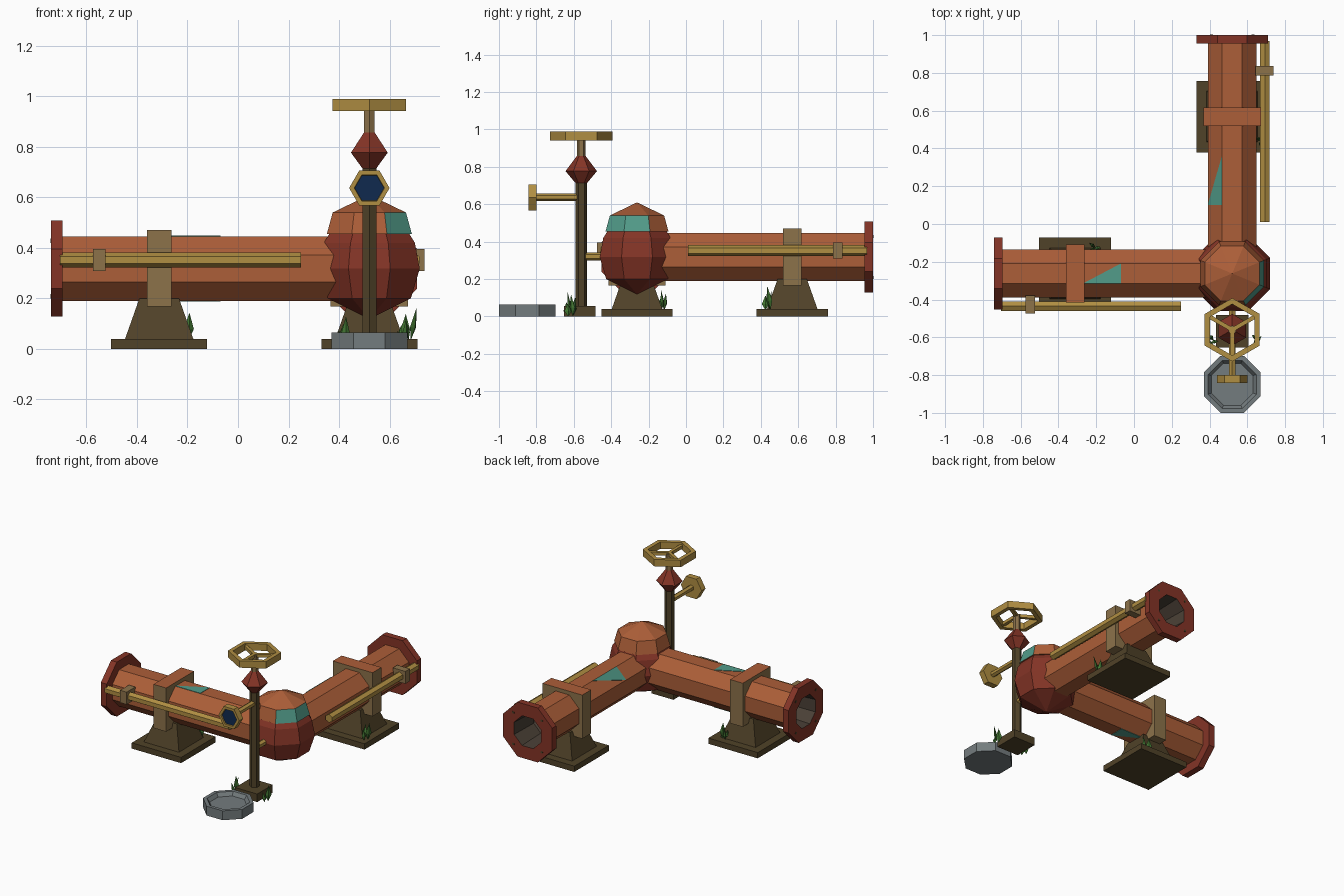
import bpy, bmesh, math, random
from mathutils import Vector, Matrix

random.seed(4)
if "Cube" in bpy.data.objects:
    bpy.data.objects.remove(bpy.data.objects["Cube"])


def material(name, *srgb):
    col = [((c / 255 + 0.055) / 1.055) ** 2.4 for c in srgb] + [1]
    m = bpy.data.materials.new(name)
    m.use_nodes = True
    m.diffuse_color = col
    m.node_tree.nodes["Principled BSDF"].inputs["Base Color"].default_value = col
    return m


RUST = material("rust orange", 172, 94, 56)
RED = material("dark red", 132, 52, 38)
BRASS = material("brass", 176, 142, 66)
TAN = material("dull bronze", 140, 114, 74)
BROWN = material("dark brown", 80, 66, 40)
TEAL = material("verdigris", 82, 156, 138)
GREY = material("steel grey", 116, 124, 126)
NAVY = material("navy glass", 16, 42, 78)
GREEN = material("leaf green", 66, 118, 50)
DARK = material("pipe interior", 74, 64, 54)


def finish(name, bm, mats):
    bmesh.ops.recalc_face_normals(bm, faces=bm.faces)
    me = bpy.data.meshes.new(name)
    bm.to_mesh(me)
    bm.free()
    for m in mats:
        me.materials.append(m)
    ob = bpy.data.objects.new(name, me)
    bpy.context.collection.objects.link(ob)
    return ob


def revolve(name, profile, centre, mats, axis="z", sides=8, phase=math.pi / 8, segments=None):
    """Turn (radius, height) points about an axis; segments gives a slot per profile step."""
    bm = bmesh.new()
    rings = []
    for r, h in profile:
        ring = []
        for i in range(sides if r else 1):
            a = phase + math.tau * i / sides
            u, v = r * math.cos(a), r * math.sin(a)
            p = {"x": (h, u, v), "y": (u, h, v), "z": (u, v, h)}[axis]
            ring.append(bm.verts.new(Vector(p) + Vector(centre)))
        rings.append(ring)
    for s, (lo, hi) in enumerate(zip(rings, rings[1:])):
        for i in range(sides):
            j = (i + 1) % sides
            quad = [lo[i % len(lo)], lo[j % len(lo)], hi[j % len(hi)], hi[i % len(hi)]]
            f = bm.faces.new(list(dict.fromkeys(quad)))
            f.material_index = segments[s] if segments else 0
    return finish(name, bm, mats)


def rod(name, r, start, end, centre, mat, axis="z", sides=6, phase=math.pi / 6):
    return revolve(name, [(0, start), (r, start), (r, end), (0, end)], centre, [mat], axis, sides, phase)


def box(name, centre, size, mat, top=1.0, top_mat=None):
    """Box with optional taper and separate top colour."""
    bm = bmesh.new()
    bmesh.ops.create_cube(bm, size=1)
    for v in bm.verts:
        k = top if v.co.z > 0 else 1
        v.co = Vector(centre) + Vector((v.co.x * size[0] * k, v.co.y * size[1] * k, v.co.z * size[2]))
    bm.normal_update()
    for f in bm.faces:
        f.material_index = 1 if top_mat and f.normal.z > 0.9 else 0
    return finish(name, bm, [mat] + ([top_mat] if top_mat else []))


def patch(name, points, normal):
    """Thin triangular plate lying on a pipe facet."""
    bm = bmesh.new()
    n = Vector(normal).normalized() * 0.003
    f = bm.faces.new([bm.verts.new(Vector(p) - n) for p in points])
    ext = bmesh.ops.extrude_face_region(bm, geom=[f])
    for v in ext["geom"]:
        if isinstance(v, bmesh.types.BMVert):
            v.co += n * 2
    return finish(name, bm, [TEAL])


CX, CY, CZ = 0.52, -0.262, 0.318   # pipe junction
PIPE, FLANGE, BORE = 0.138, 0.205, 0.112


# Flanged pipes with open ends, brass side rods and clips
def pipe(name, axis, start, end, centre):
    s = 1 if end > start else -1
    prof = [(0, start), (PIPE, start), (PIPE, end - s * 0.045), (FLANGE, end - s * 0.045),
            (FLANGE, end), (BORE, end), (BORE * 0.9, end - s * 0.2), (0, end - s * 0.3)]
    revolve(name, prof, centre, [RUST, RED, DARK], axis, segments=[0, 0, 1, 1, 1, 2, 2])
    for k in range(4):
        a = math.pi / 4 + k * math.pi / 2
        u, v = 0.155 * math.cos(a), 0.155 * math.sin(a)
        off = (0, u, v) if axis == "x" else (u, 0, v)
        rod(f"{name}_bolt_{k + 1}", 0.009, end - s * 0.01, end + s * 0.002,
            Vector(centre) + Vector(off), BROWN, axis)


pipe("side_pipe", "x", CX, -0.74, (0, CY, CZ))
pipe("rear_pipe", "y", CY, 1.0, (CX, 0, CZ))
rod("side_rod", 0.029, -0.705, 0.25, (0, -0.435, 0.352), BRASS, "x")
rod("rear_rod", 0.029, 0.01, 0.968, (0.693, 0, 0.352), BRASS, "y")
box("side_rod_clip", (-0.55, -0.427, 0.352), (0.05, 0.096, 0.086), TAN)
box("rear_rod_clip", (0.69, 0.812, 0.352), (0.096, 0.05, 0.086), TAN)

# Junction ball and domed cap with two weathered band panels
revolve("junction_ball", [(0, 0.118), (0.178, 0.2), (0.216, 0.318), (0.195, 0.42), (0.165, 0.465), (0, 0.47)],
        (CX, CY, 0), [RED])
cap = revolve("junction_cap", [(0, 0.455), (0.182, 0.455), (0.157, 0.54), (0, 0.61)],
              (CX, CY, 0), [RUST, TEAL])
for f in cap.data.polygons:
    d = f.center - Vector((CX, CY, 0))
    if 0.47 < d.z < 0.53 and -60 < math.degrees(math.atan2(d.y, d.x)) < 15:
        f.material_index = 1

# Verdigris patches on the pipes
A = PIPE * math.cos(math.pi / 8)
B = PIPE * math.sin(math.pi / 8)
for label, s in (("top", 1), ("bottom", -1)):
    patch(f"side_pipe_{label}_patch", [(-0.27, CY - B * s, CZ + A * s), (-0.07, CY - B * s, CZ + A * s),
                                       (-0.07, CY + B * s, CZ + A * s)], (0, 0, s))
patch("rear_pipe_patch", [(CX - A, 0.1, CZ + B), (CX - B, 0.1, CZ + A), (CX - B, 0.36, CZ + A)], (-1, 0, 1))

# Pipe supports: plinth, tapered pedestal and square strap
for name, x, y, size in (("side", -0.312, CY, (0.098, 0.306, 0.304)),
                         ("rear", CX, 0.568, (0.306, 0.098, 0.304))):
    box(f"{name}_plinth", (x, y, 0.02), (0.38, 0.38, 0.04), BROWN)
    box(f"{name}_pedestal", (x, y, 0.12), (0.27, 0.27, 0.16), BROWN, top=0.58)
    box(f"{name}_strap", (x, y, 0.319), size, TAN, top_mat=RUST)

# Valve post with bicone gland and stem
VY = -0.56
box("post_base", (CX, VY - 0.008, 0.028), (0.17, 0.17, 0.056), BROWN)
rod("valve_post", 0.032, 0.05, 0.72, (CX, VY, 0), BROWN)
rod("feed_tube", 0.021, VY, CY, (CX, 0, 0.32), BRASS, "y")
revolve("valve_gland", [(0, 0.703), (0.022, 0.703), (0.084, 0.777), (0.022, 0.86), (0, 0.86)],
        (CX, VY, 0), [RED], sides=6, phase=math.pi / 6)
rod("valve_stem", 0.024, 0.85, 0.97, (CX, VY, 0), TAN)

# Hexagonal handwheel
revolve("handwheel_rim", [(0.168, 0.942), (0.168, 0.99), (0.136, 0.99), (0.136, 0.942), (0.168, 0.942)],
        (CX, VY, 0), [BRASS], sides=6, phase=math.pi / 6)
for k in range(3):
    spoke = box(f"handwheel_spoke_{k + 1}", (0.075, 0, 0), (0.15, 0.022, 0.022), BRASS)
    spoke.matrix_world = Matrix.Translation((CX, VY, 0.966)) @ Matrix.Rotation(math.radians(30 + 120 * k), 4, "Z")

# Pressure gauge on its arm
rod("gauge_arm", 0.02, VY, -0.81, (CX, 0, 0.637), BRASS, "y")
revolve("gauge", [(0, -0.8), (0.08, -0.8), (0.08, -0.843), (0.06, -0.843), (0.058, -0.835), (0, -0.835)],
        (CX, 0, 0.637), [BRASS, NAVY], "y", 6, 0, [0, 0, 0, 0, 1])

# Shallow drain dish
revolve("drain_dish", [(0, 0), (0.163, 0), (0.163, 0.065), (0.138, 0.065), (0.12, 0.04), (0, 0.04)],
        (CX, -0.849, 0), [GREY])

# Leaf tufts
for t, (x, y, z, h) in enumerate([(-0.21, -0.125, 0.035, 0.11), (0.675, 0.44, 0.035, 0.13),
                                  (0.41, -0.62, 0, 0.13), (0.645, -0.615, 0, 0.12)]):
    for k in range(3):
        leaf = revolve(f"tuft_{t + 1}_leaf_{k + 1}", [(0, 0), (0.02, h * 0.4), (0, h)], (0, 0, 0),
                       [GREEN], sides=4, phase=0)
        leaf.scale = (1, 0.5, 1 - 0.2 * k)
        turn = k * 2.1 + random.uniform(0, 1)
        leaf.rotation_euler = (random.uniform(0.1, 0.25), 0, turn)
        leaf.location = (x + 0.015 * math.cos(turn), y + 0.015 * math.sin(turn), z)
